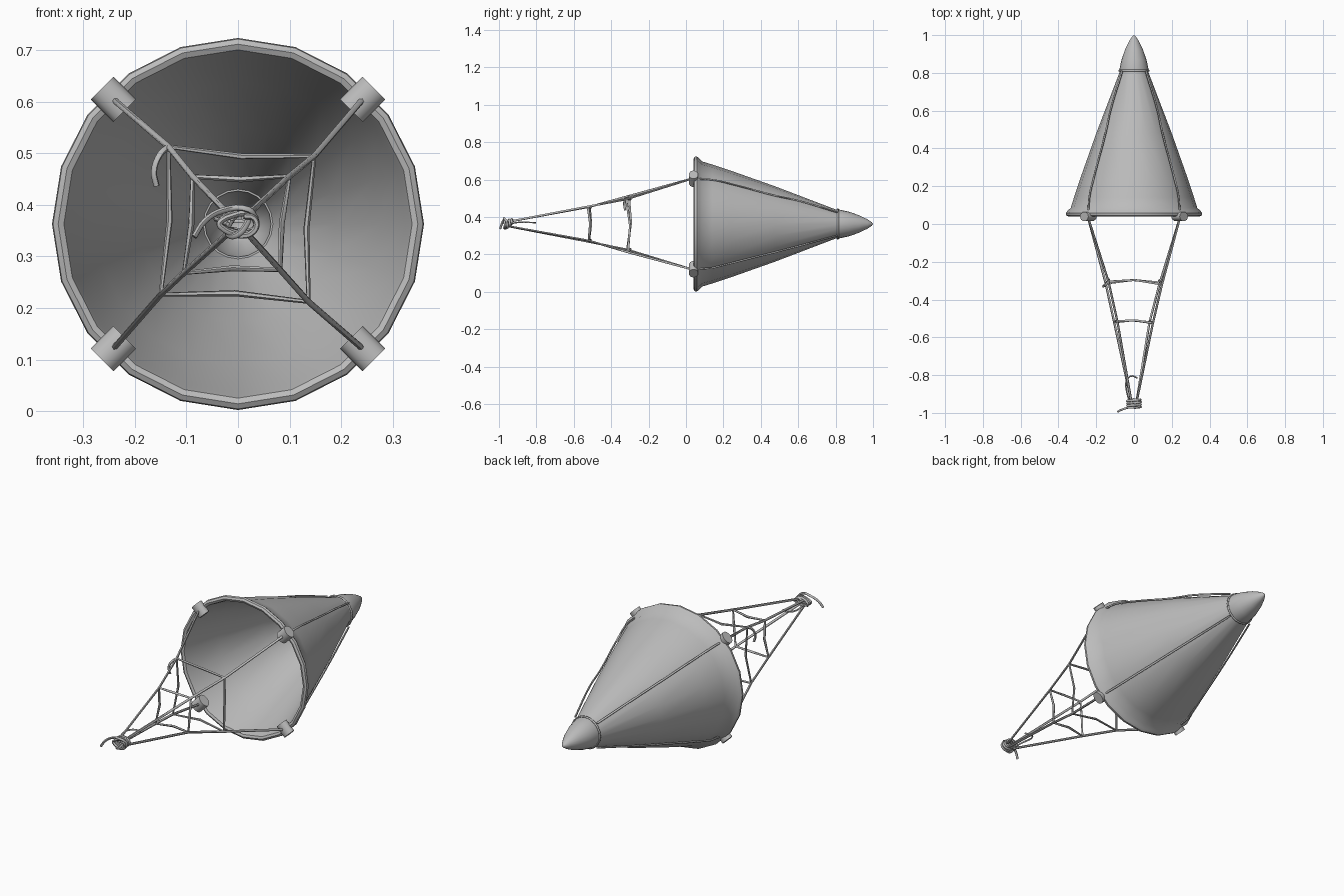
import bpy, bmesh, math
from mathutils import Vector, Matrix

cube = bpy.data.objects.get("Cube")
if cube:
    bpy.data.objects.remove(cube)

CZ = 0.363  # height of the long axis
SIDES = 20

grey = bpy.data.materials.new("plain grey")
grey.use_nodes = True
grey.diffuse_color = (0.5, 0.5, 0.5, 1)
grey.node_tree.nodes["Principled BSDF"].inputs["Base Color"].default_value = (0.5, 0.5, 0.5, 1)


def finish(obj, angle=40):
    obj.data.materials.clear()
    obj.data.materials.append(grey)
    bpy.ops.object.select_all(action="DESELECT")
    obj.select_set(True)
    bpy.context.view_layer.objects.active = obj
    bpy.ops.object.shade_smooth_by_angle(angle=math.radians(angle))
    return obj


def lathe(name, profile, sides=SIDES):
    """Spin a (radius, y) profile round the long axis."""
    bm = bmesh.new()
    rings = []
    for r, y in profile:
        if r == 0:
            rings.append([bm.verts.new((0, y, CZ))] * sides)
        else:
            rings.append([bm.verts.new((r * math.sin(a), y, CZ + r * math.cos(a)))
                          for a in (math.tau * i / sides for i in range(sides))])
    for a, b in zip(rings, rings[1:]):
        for i in range(sides):
            j = (i + 1) % sides
            corners = list(dict.fromkeys((a[i], a[j], b[j], b[i])))
            bm.faces.new(corners)
    bmesh.ops.recalc_face_normals(bm, faces=bm.faces)
    mesh = bpy.data.meshes.new(name)
    bm.to_mesh(mesh)
    bm.free()
    obj = bpy.data.objects.new(name, mesh)
    bpy.context.collection.objects.link(obj)
    return finish(obj)


def rope(name, points, radius=0.006, closed=False, smooth=False):
    """A round cord through the points, turned into a mesh."""
    curve = bpy.data.curves.new(name, "CURVE")
    curve.dimensions = "3D"
    curve.bevel_depth = radius
    curve.bevel_resolution = 1
    curve.use_fill_caps = True
    curve.resolution_u = 4
    spline = curve.splines.new("BEZIER" if smooth else "POLY")
    if smooth:
        spline.bezier_points.add(len(points) - 1)
        for bp, p in zip(spline.bezier_points, points):
            bp.co = p
            bp.handle_left_type = bp.handle_right_type = "AUTO"
    else:
        spline.points.add(len(points) - 1)
        for sp, p in zip(spline.points, points):
            sp.co = (*p, 1)
    spline.use_cyclic_u = closed
    obj = bpy.data.objects.new(name, curve)
    bpy.context.collection.objects.link(obj)
    bpy.ops.object.select_all(action="DESELECT")
    obj.select_set(True)
    bpy.context.view_layer.objects.active = obj
    bpy.ops.object.convert(target="MESH")
    return finish(bpy.context.object, 60)


# Hollow cone with a rolled rim
lathe("cone_shell", [(0.074, 0.81), (0.2, 0.48), (0.285, 0.24), (0.318, 0.14), (0.335, 0.085),
                     (0.352, 0.07), (0.361, 0.058), (0.359, 0.046), (0.349, 0.04),
                     (0.338, 0.045), (0.333, 0.06), (0.325, 0.09), (0.275, 0.24),
                     (0.19, 0.48), (0.09, 0.74), (0.064, 0.81)])

# Pointed nose cap, open towards the mouth
lathe("nose_cap", [(0.064, 0.8), (0.077, 0.8), (0.077, 0.82), (0.066, 0.87), (0.047, 0.925),
                   (0.025, 0.97), (0.01, 0.993), (0, 1.0)])
lathe("nose_lining", [(0.064, 0.8), (0.058, 0.86), (0.035, 0.93), (0, 0.975)])

# Cord tied round the base of the nose
rope("nose_cord", [(0.079 * math.cos(math.tau * i / SIDES), 0.812,
                    CZ + 0.079 * math.sin(math.tau * i / SIDES)) for i in range(SIDES)],
     0.005, closed=True)

# Corner directions, going round: upper left, upper right, lower right, lower left
corners = [("upper_left", 1, 1), ("upper_right", -1, 1),
           ("lower_right", -1, -1), ("lower_left", 1, -1)]
wide = [(0.148, -0.32, 0.495), (-0.135, -0.305, 0.513),
        (-0.15, -0.315, 0.226), (0.137, -0.31, 0.212)]
narrow = [(0.1, -0.525, 0.456), (-0.088, -0.515, 0.455),
          (-0.105, -0.52, 0.268), (0.082, -0.52, 0.274)]

for (label, sx, sz), w, n in zip(corners, wide, narrow):
    # Toggle across the rim
    axis = Vector((sx, 0, sz)).normalized()
    bm = bmesh.new()
    bmesh.ops.create_cone(bm, cap_ends=True, segments=16, radius1=0.031, radius2=0.031, depth=0.062)
    turn = axis.to_track_quat("Z", "Y").to_matrix().to_4x4()
    squash = Matrix.Scale(0.8, 4, (0, 1, 0))
    place = Matrix.Translation(Vector((0, 0.04, CZ)) + axis * 0.342)
    bm.transform(place @ squash @ turn)
    mesh = bpy.data.meshes.new("rim_toggle_" + label)
    bm.to_mesh(mesh)
    bm.free()
    toggle = bpy.data.objects.new("rim_toggle_" + label, mesh)
    bpy.context.collection.objects.link(toggle)
    finish(toggle)

    # Bridle line from the toggle to the knot
    rope("bridle_" + label, [(sx * 0.242, 0.03, CZ + sz * 0.242), w, n,
                             (sx * 0.012, -0.95, CZ + sz * 0.012)])

    # Line along the outside of the cone; the upper pair hangs loosely
    sag = 0.006 if sz > 0 else 0
    path = []
    for r, y, k in [(0.336, 0.06, 0), (0.328, 0.14, 0.3), (0.285, 0.26, 1),
                    (0.207, 0.48, 0.3), (0.163, 0.6, 1.5), (0.083, 0.81, 0)]:
        path.append(Vector((0, y, CZ)) + axis * (r + 0.005 + sag * k))
    rope("side_line_" + label, path, 0.005, smooth=sz > 0)

# Cross cords between the bridle lines, bowed in at the middle
for name, ring, bow in [("wide_cross_cord", wide, 0.016), ("narrow_cross_cord", narrow, 0.01)]:
    points = []
    for a, b in zip(ring, ring[1:] + ring[:1]):
        a, b = Vector(a), Vector(b)
        mid = (a + b) / 2
        inward = (Vector((0, mid.y, CZ)) - mid).normalized()
        points += [a, mid + inward * bow * 0.6 + Vector((0, bow, 0))]
    rope(name, points, closed=True)

# Loose tail on the upper right crossing
rope("crossing_tail", [wide[1], (-0.152, -0.325, 0.497), (-0.163, -0.33, 0.465),
                       (-0.158, -0.325, 0.437)], smooth=True)

# Knot wound round the meeting point
rope("knot", [(0.036 * math.cos(i * math.tau / 10), -0.93 - 0.0013 * i,
               CZ + (0.019 + 0.007 * math.sin(i * 0.7)) * math.sin(i * math.tau / 10))
              for i in range(33)], 0.006, smooth=True)
rope("knot_wrap", [(0.02 * math.cos(i * math.tau / 8), -0.95 + 0.022 * math.sin(i * math.tau / 8),
                    CZ + 0.024 * math.sin(i * math.tau / 8 + 0.6)) for i in range(8)],
     closed=True, smooth=True)
rope("knot_tail_front", [(0.035, -0.955, CZ + 0.01), (0.02, -0.97, CZ + 0.028),
                         (-0.03, -0.972, CZ + 0.026), (-0.065, -0.983, CZ + 0.005),
                         (-0.085, -0.993, CZ - 0.025)], smooth=True)
rope("knot_tail_back", [(-0.02, -0.95, CZ), (-0.04, -0.88, CZ + 0.01), (-0.04, -0.83, CZ + 0.008),
                        (-0.015, -0.805, CZ + 0.006), (0.018, -0.815, CZ + 0.005)],
     0.004, smooth=True)
